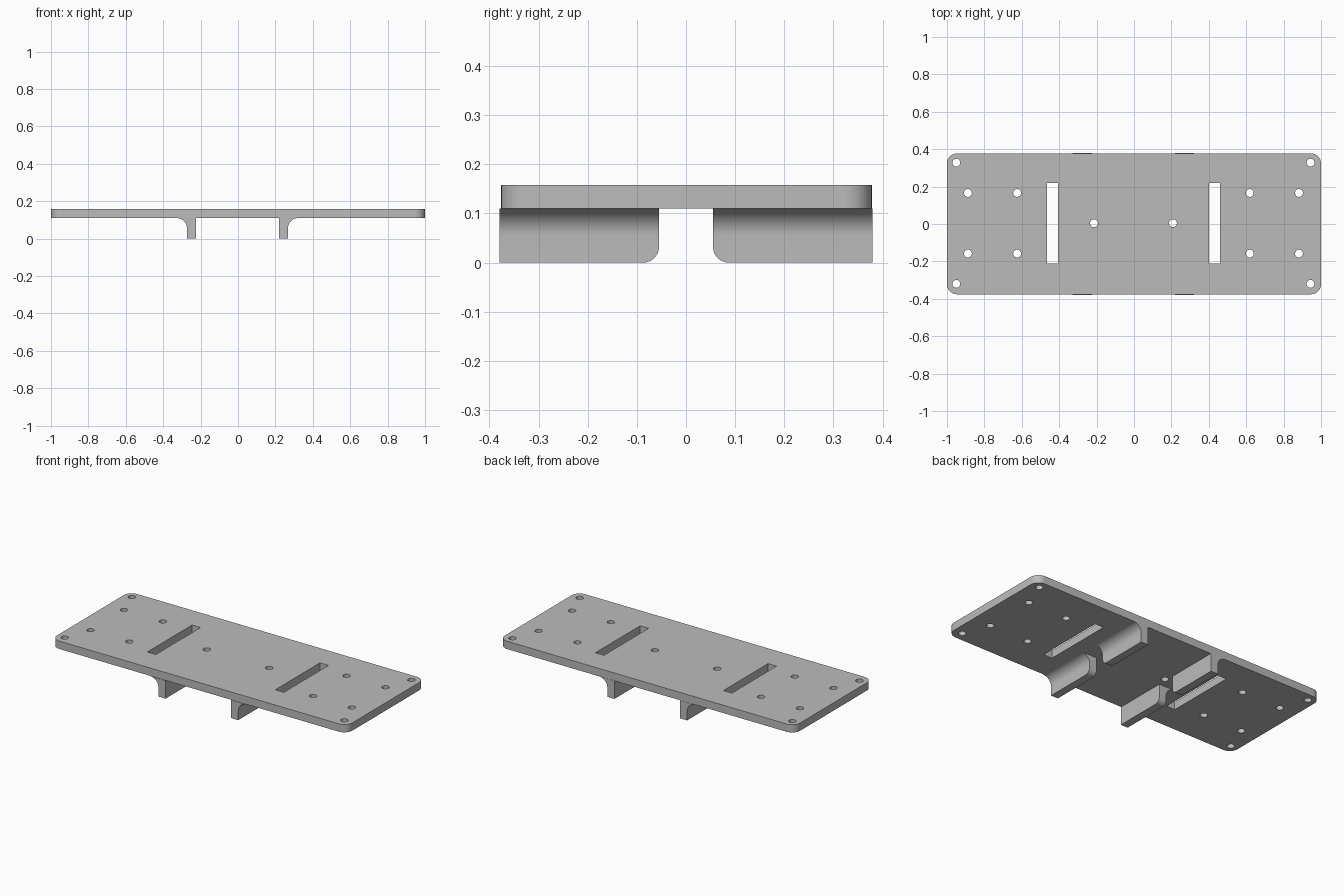
import bpy, bmesh
from math import cos, sin, pi

cube = bpy.data.objects.get("Cube")
if cube:
    bpy.data.objects.remove(cube, do_unlink=True)

grey = bpy.data.materials.new("plain grey")
grey.use_nodes = True
colour = (0.5, 0.5, 0.5, 1)
grey.diffuse_color = colour
grey.node_tree.nodes["Principled BSDF"].inputs["Base Color"].default_value = colour

PLATE_BOTTOM, PLATE_TOP = 0.11, 0.158
CX, CY = -0.003, 0.004          # centre of the hole pattern


def arc(cx, cy, r, start, end, steps):
    angles = [start + (end - start) * i / steps for i in range(steps + 1)]
    return [(cx + r * cos(a), cy + r * sin(a)) for a in angles]


def rounded_rect(cx, cy, hx, hy, r):
    points = []
    for i, (sx, sy) in enumerate([(1, 1), (-1, 1), (-1, -1), (1, -1)]):
        points += arc(cx + sx * (hx - r), cy + sy * (hy - r), r,
                      i * pi / 2, (i + 1) * pi / 2, 10)
    return points


def rect(cx, cy, hx, hy):
    return [(cx + sx * hx, cy + sy * hy)
            for sx, sy in [(1, 1), (-1, 1), (-1, -1), (1, -1)]]


def finish(obj):
    bpy.ops.object.select_all(action="DESELECT")
    obj.select_set(True)
    bpy.context.view_layer.objects.active = obj
    if obj.type == "CURVE":
        bpy.ops.object.convert(target="MESH")
        obj = bpy.context.object
    bm = bmesh.new()
    bm.from_mesh(obj.data)
    bmesh.ops.remove_doubles(bm, verts=bm.verts, dist=0.0002)
    bmesh.ops.recalc_face_normals(bm, faces=bm.faces)
    bm.to_mesh(obj.data)
    bm.free()
    obj.data.materials.clear()
    obj.data.materials.append(grey)
    bpy.ops.object.shade_smooth_by_angle(angle=0.6)


# Mounting plate: outline with two slots and fourteen screw holes
outlines = [rounded_rect(0, 0.001, 1, 0.377, 0.055)]
holes = [(-0.211, 0), (0.211, 0)]
for sx in (-1, 1):
    outlines.append(rect(CX + sx * 0.433, CY, 0.029, 0.216))
    for sy in (-1, 1):
        holes += [(sx * 0.947, sy * 0.324),
                  (sx * 0.885, sy * 0.162),
                  (sx * 0.622, sy * 0.162)]
for x, y in holes:
    outlines.append(arc(CX + x, CY + y, 0.021, 0, 2 * pi, 24)[:-1])

curve = bpy.data.curves.new("mounting_plate", "CURVE")
curve.dimensions = "2D"
curve.fill_mode = "BOTH"
curve.extrude = (PLATE_TOP - PLATE_BOTTOM) / 2
for outline in outlines:
    spline = curve.splines.new("POLY")
    spline.points.add(len(outline) - 1)
    spline.use_cyclic_u = True
    for point, (x, y) in zip(spline.points, outline):
        point.co = (x, y, 0, 1)
plate = bpy.data.objects.new("mounting_plate", curve)
plate.location.z = (PLATE_TOP + PLATE_BOTTOM) / 2
bpy.context.collection.objects.link(plate)
finish(plate)


# Ribs: flat inner wall, filleted outer wall, rounded lower corner at the gap
def rib(name, sx, sy):
    inner, thick, fillet = 0.222, 0.048, 0.055
    outer = inner + thick
    profile = [(inner, 0), (inner, PLATE_BOTTOM)]
    profile += arc(outer + fillet, PLATE_BOTTOM - fillet, fillet, pi / 2, pi, 12)
    profile.append((outer, 0))
    y_gap, y_end = sy * 0.055, sy * 0.379
    bm = bmesh.new()
    face = bm.faces.new([bm.verts.new((CX + sx * x, y_gap, z)) for x, z in profile])
    new = bmesh.ops.extrude_face_region(bm, geom=[face], use_keep_orig=True)["geom"]
    bmesh.ops.translate(bm, vec=(0, y_end - y_gap, 0),
                        verts=[g for g in new if isinstance(g, bmesh.types.BMVert)])
    bmesh.ops.recalc_face_normals(bm, faces=bm.faces)
    corner = [e for e in bm.edges
              if all(v.co.z < 0.001 and abs(v.co.y - y_gap) < 0.001 for v in e.verts)]
    bmesh.ops.bevel(bm, geom=corner, offset=0.032, segments=8, profile=0.5,
                    affect="EDGES")
    mesh = bpy.data.meshes.new(name)
    bm.to_mesh(mesh)
    bm.free()
    obj = bpy.data.objects.new(name, mesh)
    bpy.context.collection.objects.link(obj)
    finish(obj)


for side, sx in (("left", 1), ("right", -1)):
    for end, sy in (("front", -1), ("back", 1)):
        rib(f"{end}_{side}_rib", sx, sy)
